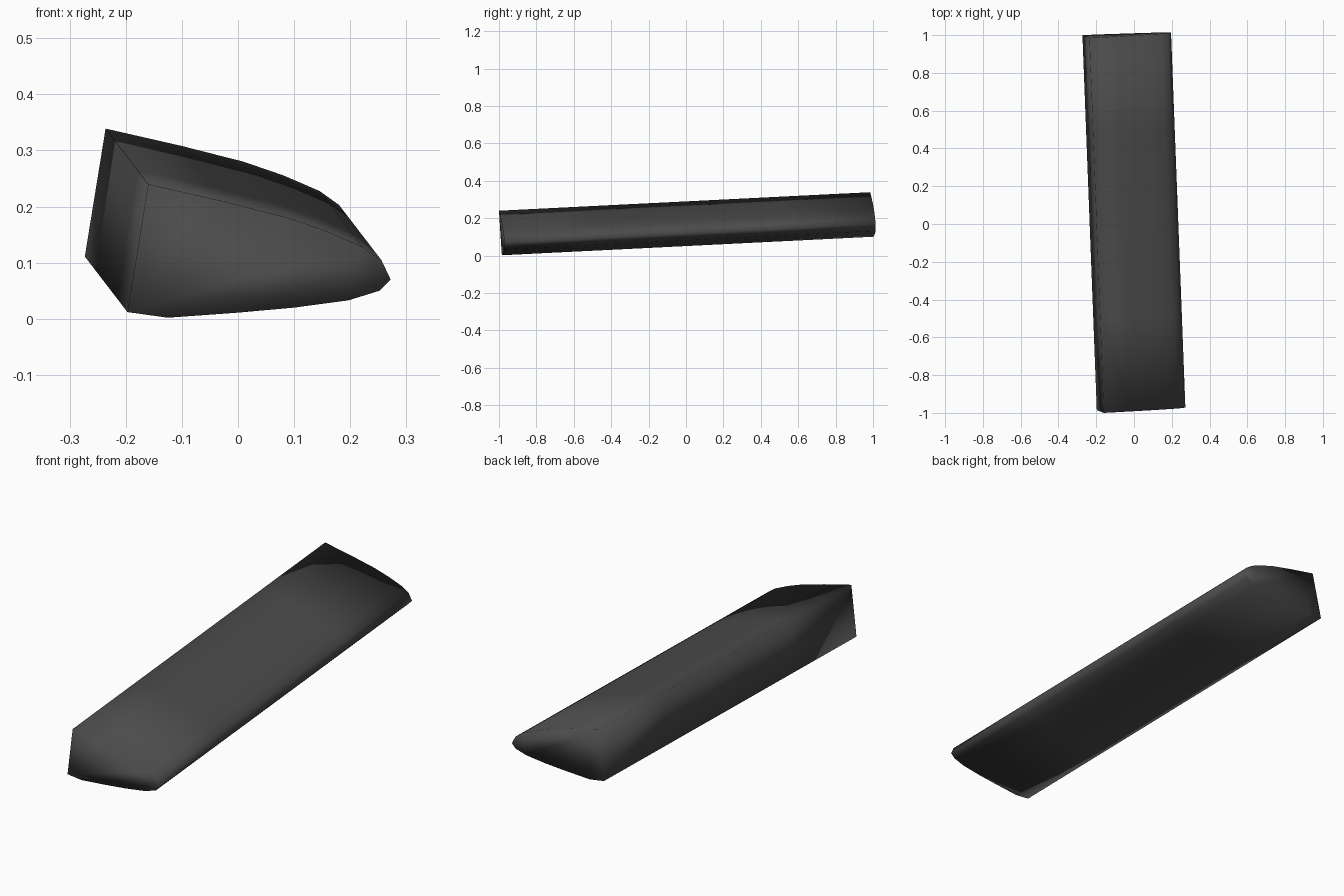
import bpy, bmesh
from mathutils import Vector

if "Cube" in bpy.data.objects:
    bpy.data.objects.remove(bpy.data.objects["Cube"])

# cross-section of the bar at its front end (x, z): blunt left side, rounded nose on the right
PROFILE = [(-0.16, 0.24), (-0.024, 0.209), (0.086, 0.181), (0.156, 0.157),
           (0.221, 0.129), (0.256, 0.104), (0.272, 0.07), (0.252, 0.05),
           (0.197, 0.033), (0.1, 0.02), (0.0, 0.011), (-0.125, 0.002),
           (-0.197, 0.012)]
AXIS = Vector((-0.076, 1.985, 0.099))   # slightly skewed, rising length direction
SEGMENTS = 4

bm = bmesh.new()
# end plane leans so that it is square to the axis
verts = [bm.verts.new((x, -1 + 0.039 * (x + 0.16) + 0.07 * (0.24 - z), z))
         for x, z in PROFILE]
cap = bm.faces.new(verts)

# extrude the section in equal steps, keeping the front cap
edges = list(cap.edges)
for i in range(SEGMENTS):
    geom = bmesh.ops.extrude_edge_only(bm, edges=edges)["geom"]
    ring = [g for g in geom if isinstance(g, bmesh.types.BMVert)]
    edges = [g for g in geom if isinstance(g, bmesh.types.BMEdge)
             and all(v in ring for v in g.verts)]
    bmesh.ops.translate(bm, verts=ring, vec=AXIS / SEGMENTS)
bmesh.ops.contextual_create(bm, geom=edges)   # back cap
bmesh.ops.recalc_face_normals(bm, faces=bm.faces)

for f in bm.faces:
    f.smooth = True

mesh = bpy.data.meshes.new("tapered_bar")
bm.to_mesh(mesh)
bm.free()
bar = bpy.data.objects.new("tapered_bar", mesh)
bpy.context.collection.objects.link(bar)

# dark grey finish
mat = bpy.data.materials.new("dark_grey")
mat.diffuse_color = (0.07, 0.07, 0.07, 1)
mat.use_nodes = True
mat.node_tree.nodes["Principled BSDF"].inputs["Base Color"].default_value = mat.diffuse_color
mesh.materials.append(mat)
